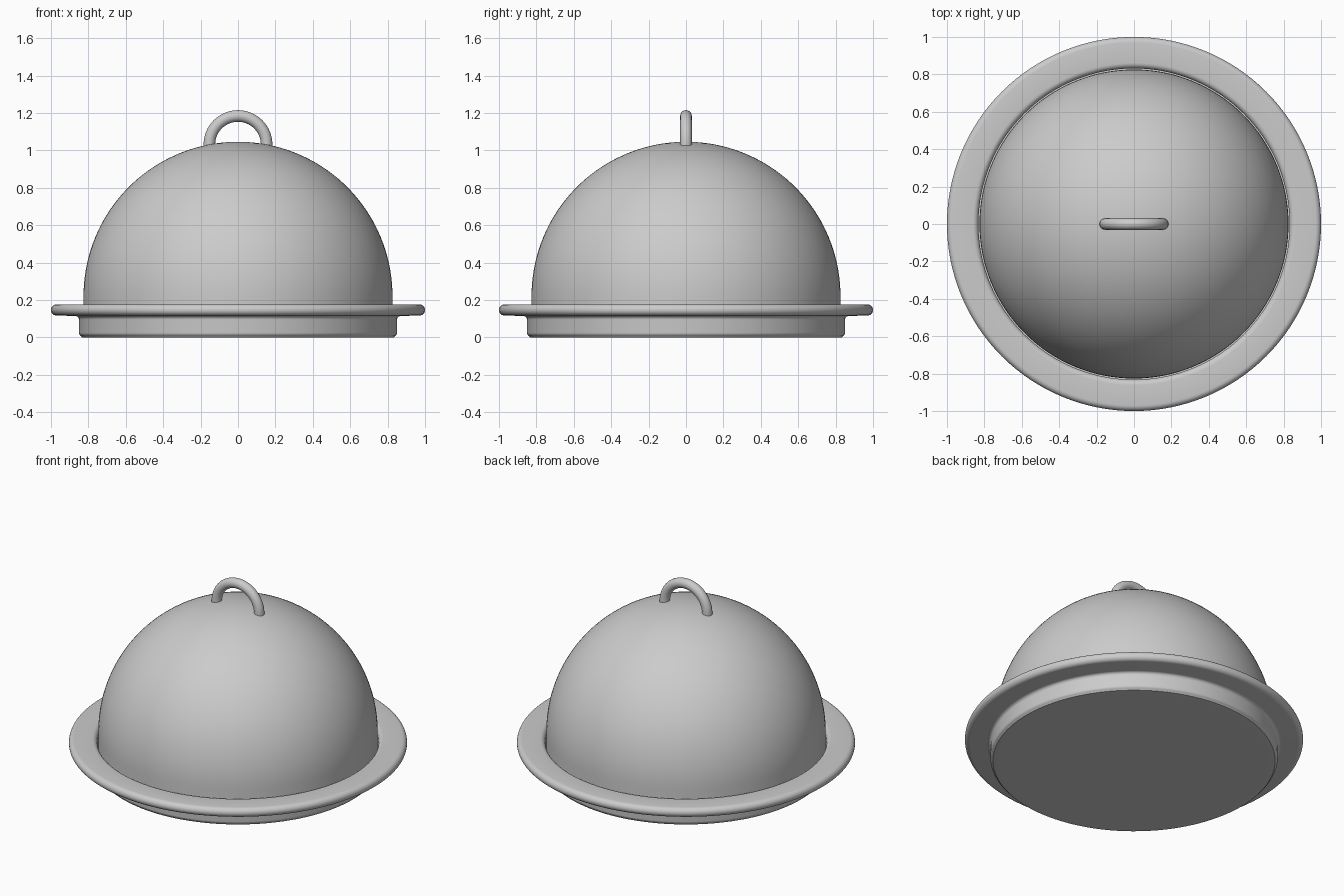
import bpy, bmesh
from math import sin, cos, pi, radians

if "Cube" in bpy.data.objects:
    bpy.data.objects.remove(bpy.data.objects["Cube"])


def arc(cx, cz, r, a0, a1, n=6):
    """Points on a circular arc, angles in degrees."""
    return [(cx + r * cos(radians(a0 + (a1 - a0) * i / n)),
             cz + r * sin(radians(a0 + (a1 - a0) * i / n))) for i in range(n + 1)]


def finish(bm, name, angle=40):
    bmesh.ops.remove_doubles(bm, verts=bm.verts, dist=1e-5)
    bmesh.ops.recalc_face_normals(bm, faces=bm.faces)
    mesh = bpy.data.meshes.new(name)
    bm.to_mesh(mesh)
    bm.free()
    ob = bpy.data.objects.new(name, mesh)
    bpy.context.collection.objects.link(ob)
    bpy.ops.object.select_all(action='DESELECT')
    ob.select_set(True)
    bpy.context.view_layer.objects.active = ob
    bpy.ops.object.shade_smooth_by_angle(angle=radians(angle))
    return ob


def lathe(name, profile, steps=128):
    """Spin an (r, z) profile around the z axis."""
    bm = bmesh.new()
    vs = [bm.verts.new((r, 0, z)) for r, z in profile]
    es = [bm.edges.new(p) for p in zip(vs, vs[1:])]
    bmesh.ops.spin(bm, geom=vs + es, cent=(0, 0, 0), axis=(0, 0, 1),
                   angle=2 * pi, steps=steps, use_duplicate=False)
    return finish(bm, name)


# Tray: shallow dish with a wide rounded rim and a recess for the cover
tray = [(0, 0.005), (0.80, 0.005)]
tray += arc(0.829, 0.026, 0.021, -90, 0)          # foot edge
tray += arc(0.870, 0.095, 0.020, 180, 90)         # fillet under the rim
tray += arc(0.970, 0.147, 0.030, -90, 90, 12)     # rounded rim edge
tray += arc(0.862, 0.147, 0.030, 90, 180)         # inner lip
tray += [(0.832, 0.04), (0, 0.04)]
tray = [(r, z - 0.005 if z < 0.006 else z) for r, z in tray]
lathe("tray", tray)

# Domed cover: closed half ball on a short straight skirt
R, CZ = 0.826, 0.22
cover = [(0, 0.05), (R, 0.05)] + arc(0, CZ, R, 0, 90, 40)[:-1] + [(0, CZ + R)]
lathe("dome_cover", cover)

# Handle: half ring of round bar standing on the dome
bm = bmesh.new()
ring_r, bar, base_z = 0.153, 0.031, 1.031
circle = [bm.verts.new((ring_r + bar * cos(2 * pi * i / 24), bar * sin(2 * pi * i / 24), base_z))
          for i in range(24)]
edges = [bm.edges.new((circle[i], circle[(i + 1) % 24])) for i in range(24)]
bmesh.ops.spin(bm, geom=circle + edges, cent=(0, 0, base_z), axis=(0, -1, 0),
               angle=pi, steps=40, use_duplicate=False)
# straight feet down into the dome
ends = [e for e in bm.edges if e.is_boundary]
ext = bmesh.ops.extrude_edge_only(bm, edges=ends)["geom"]
bmesh.ops.translate(bm, vec=(0, 0, -0.015),
                    verts=[g for g in ext if isinstance(g, bmesh.types.BMVert)])
bmesh.ops.holes_fill(bm, edges=[e for e in bm.edges if e.is_boundary], sides=0)
finish(bm, "handle")
